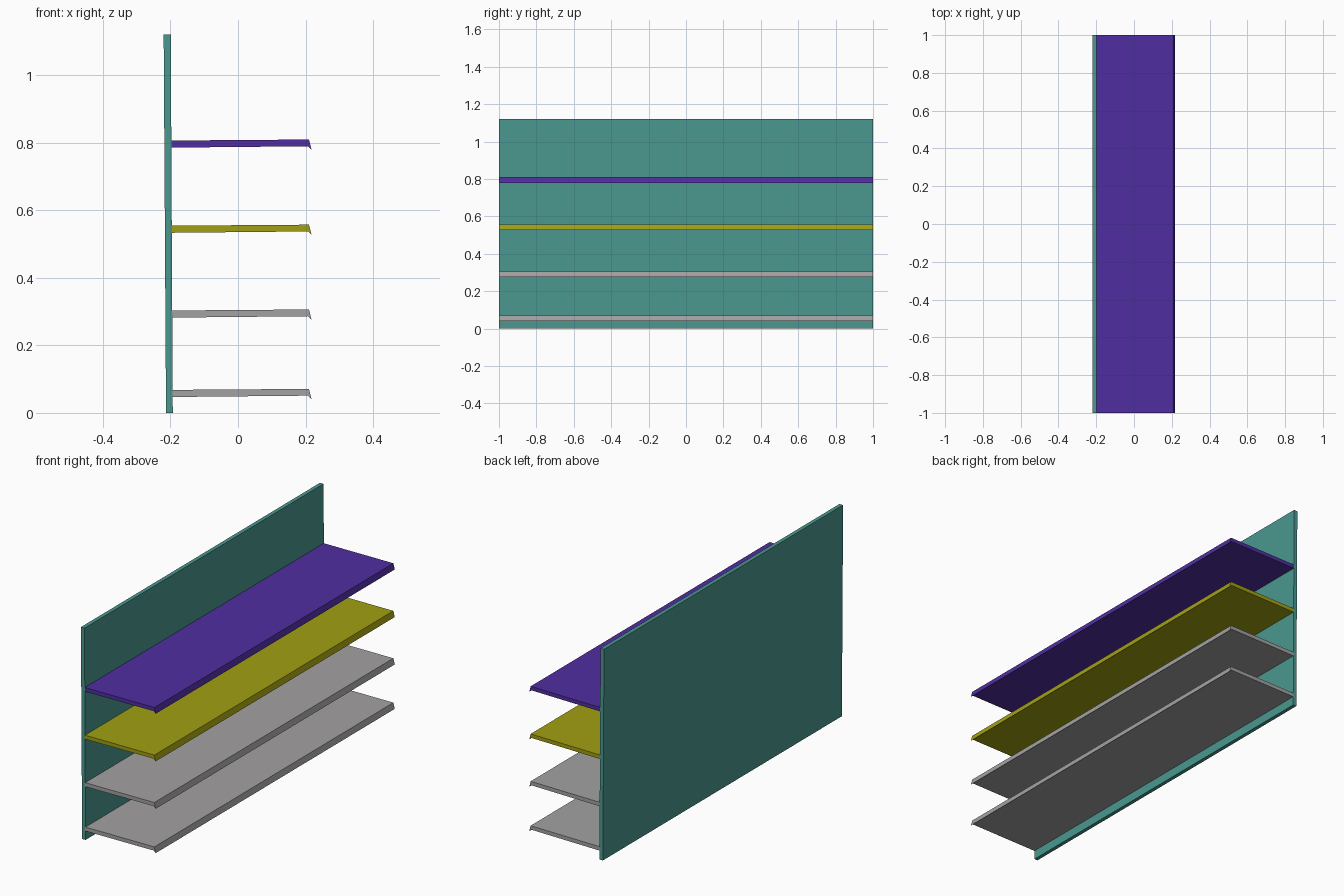
import bpy

cube = bpy.data.objects.get("Cube")
if cube:
    bpy.data.objects.remove(cube, do_unlink=True)


def make_material(name, rgb):
    mat = bpy.data.materials.new(name)
    mat.use_nodes = True
    color = (*rgb, 1.0)
    mat.diffuse_color = color
    mat.node_tree.nodes["Principled BSDF"].inputs["Base Color"].default_value = color
    return mat


def extrude_profile(name, profile, mat, half=1.0):
    """Sweep an x-z outline along the full length in y."""
    n = len(profile)
    verts = [(x, y, z) for y in (-half, half) for x, z in profile]
    faces = [tuple(range(n)), tuple(reversed(range(n, 2 * n)))]
    for i in range(n):
        j = (i + 1) % n
        faces.append((j, i, n + i, n + j))
    mesh = bpy.data.meshes.new(name)
    mesh.from_pydata(verts, [], faces)
    mesh.materials.append(mat)
    obj = bpy.data.objects.new(name, mesh)
    bpy.context.collection.objects.link(obj)
    return obj


teal = make_material("teal", (0.07, 0.314, 0.275))
purple = make_material("purple", (0.08, 0.027, 0.352))
olive = make_material("olive yellow", (0.36, 0.35, 0.006))
gray = make_material("gray", (0.367, 0.36, 0.36))

# Slightly leaning back panel
extrude_profile("back_panel",
                [(-0.213, 0), (-0.193, 0), (-0.199, 1.12), (-0.22, 1.12)], teal)

# Shelves with a slanted drip lip along the outer edge
shelves = [("top_shelf", 0.809, purple), ("upper_shelf", 0.557, olive),
           ("lower_shelf", 0.306, gray), ("bottom_shelf", 0.071, gray)]
for name, z, mat in shelves:
    extrude_profile(name, [(-0.198, z - 0.024), (0.207, z - 0.02), (0.218, z - 0.031),
                           (0.21, z), (-0.198, z - 0.003)], mat)
